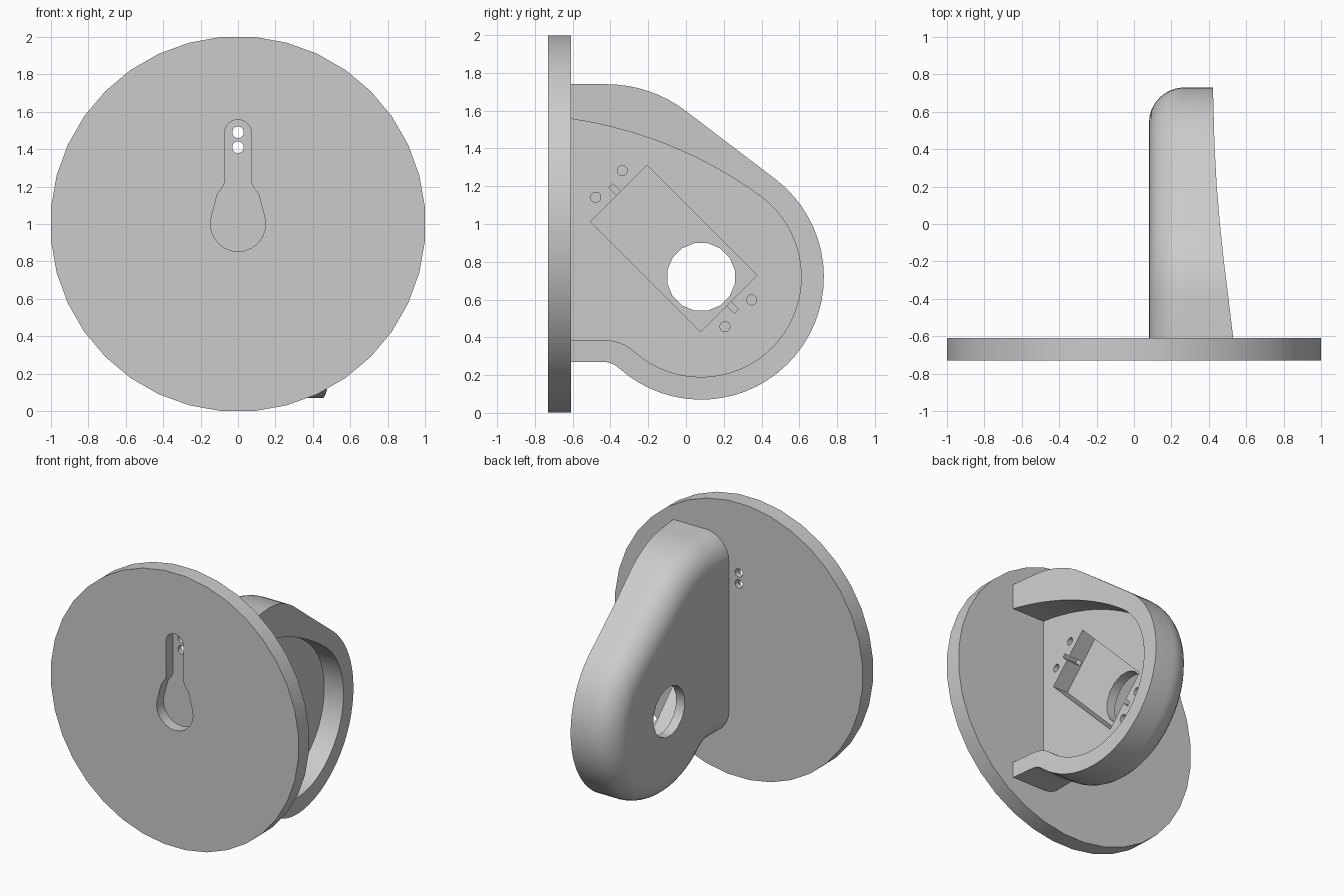
import bpy, bmesh
from math import cos, sin, radians, pi

if "Cube" in bpy.data.objects:
    bpy.data.objects.remove(bpy.data.objects["Cube"], do_unlink=True)

grey = bpy.data.materials.new("light grey plastic")
grey.use_nodes = True
grey.diffuse_color = (0.6, 0.6, 0.6, 1)
grey.node_tree.nodes["Principled BSDF"].inputs["Base Color"].default_value = (0.6, 0.6, 0.6, 1)

PLACE = {"x": lambda a, b, d: (d, a, b),
         "y": lambda a, b, d: (a, d, b),
         "z": lambda a, b, d: (a, b, d)}


def arc(cx, cy, r, start, end, n):
    """Points on an arc, angles in degrees."""
    steps = [radians(start + (end - start) * i / n) for i in range(n + 1)]
    return [(cx + r * cos(t), cy + r * sin(t)) for t in steps]


def circle(cx, cy, r, n):
    return arc(cx, cy, r, 180 / n, 360 + 180 / n, n)[:-1]


def loft(name, rings, axis):
    """Closed solid through rings of (outline, depth) along an axis."""
    bm = bmesh.new()
    loops = [[bm.verts.new(PLACE[axis](a, b, d)) for a, b in pts] for pts, d in rings]
    for low, high in zip(loops, loops[1:]):
        for i in range(len(low)):
            bm.faces.new((low[i - 1], low[i], high[i], high[i - 1]))
    bm.faces.new(loops[0][::-1])
    bm.faces.new(loops[-1])
    bmesh.ops.recalc_face_normals(bm, faces=bm.faces[:])
    mesh = bpy.data.meshes.new(name)
    bm.to_mesh(mesh)
    bm.free()
    mesh.materials.append(grey)
    obj = bpy.data.objects.new(name, mesh)
    bpy.context.collection.objects.link(obj)
    return obj


def prism(name, pts, axis, start, end):
    return loft(name, [(pts, start), (pts, end)], axis)


def carve(obj, cutters):
    """Subtract the cutters, remove them and shade the result."""
    bpy.ops.object.select_all(action="DESELECT")
    bpy.context.view_layer.objects.active = obj
    obj.select_set(True)
    for cutter in cutters:
        cutter.hide_render = True
        mod = obj.modifiers.new("cut", "BOOLEAN")
        mod.operation, mod.solver, mod.object = "DIFFERENCE", "EXACT", cutter
        bpy.ops.object.modifier_apply(modifier=mod.name)
        bpy.data.objects.remove(cutter, do_unlink=True)
    bpy.ops.object.shade_smooth_by_angle(angle=radians(30))


# Round mounting plate with a blind keyhole and two through holes
plate = prism("mounting_plate", circle(0, 1, 1.003, 36), "y", -0.73, -0.61)
keyhole = (arc(0, 1.485, 0.072, 0, 180, 10) + [(-0.072, 1.22), (-0.08, 1.2), (-0.11, 1.16)]
           + arc(0, 1, 0.147, 165, 375, 14) + [(0.11, 1.16), (0.08, 1.2), (0.072, 1.22)])
carve(plate, [prism("keyhole_cutter", keyhole, "y", -0.8, -0.65)]
      + [prism("screw_cutter", circle(0, z, 0.031, 16), "y", -0.8, -0.5) for z in (1.49, 1.41)])


# Side housing: closed on the right with a rounded edge, open on the left
def outline(inset):
    return ([(-0.63, 1.74 - inset)]
            + arc(-0.42, 1.05, 0.69 - inset, 90, 52.5, 8)
            + arc(0.08, 0.72, 0.65 - inset, 52.5, -132.1, 32)
            + arc(-0.44, 0.144, 0.126 + inset, 47.9, 90, 6)
            + [(-0.63, 0.27 + inset)])


FILLET, WALL_X, STEPS = 0.19, 0.08, 8
rings = []
for i in range(STEPS + 1):
    t = pi / 2 * i / STEPS
    rings.append((outline(FILLET * (1 - sin(t))), WALL_X + FILLET * (1 - cos(t))))
rings.append((outline(0), 0.7))
housing = loft("side_housing", rings, "x")

# Swept open rim, flaring towards the plate
rim = [(0.54, -0.7), (0.53, -0.61), (0.505, -0.4), (0.48, -0.2), (0.459, 0),
       (0.442, 0.2), (0.43, 0.42), (0.422, 0.72), (0.42, 0.8), (0.9, 0.8), (0.9, -0.7)]
cutters = [prism("rim_cutter", rim, "z", -0.2, 2.2)]

# Cavity
cavity = (arc(-0.935, -0.676, 2.256, 83, 54, 14)
          + arc(0.08, 0.72, 0.53, 54, -131.9, 32)[1:]
          + arc(-0.43, 0.151, 0.234, 48.1, 90, 8)[1:] + [(-0.66, 0.385)])
cutters.append(prism("cavity_cutter", cavity, "x", 0.27, 0.8))


# Diagonal pocket with wire slots, screw holes and a round opening
def diagonal(u, v):
    k = 0.5 ** 0.5
    return -0.065 + k * (u + v), 0.87 + k * (v - u)


def rectangle(u, v):
    return [diagonal(a * u, b * v) for a, b in ((-1, -1), (1, -1), (1, 1), (-1, 1))]


cutters.append(prism("pocket_cutter", rectangle(0.412, 0.212), "x", 0.15, 0.4))
cutters.append(prism("slot_cutter", rectangle(0.47, 0.015), "x", 0.16, 0.4))
for u in (-0.484, 0.484):
    for v in (-0.1, 0.1):
        cutters.append(prism("screw_cutter", circle(*diagonal(u, v), 0.027, 16), "x", 0.15, 0.4))
cutters.append(prism("opening_cutter", circle(0.08, 0.72, 0.182, 16), "x", 0, 0.4))
carve(housing, cutters)
